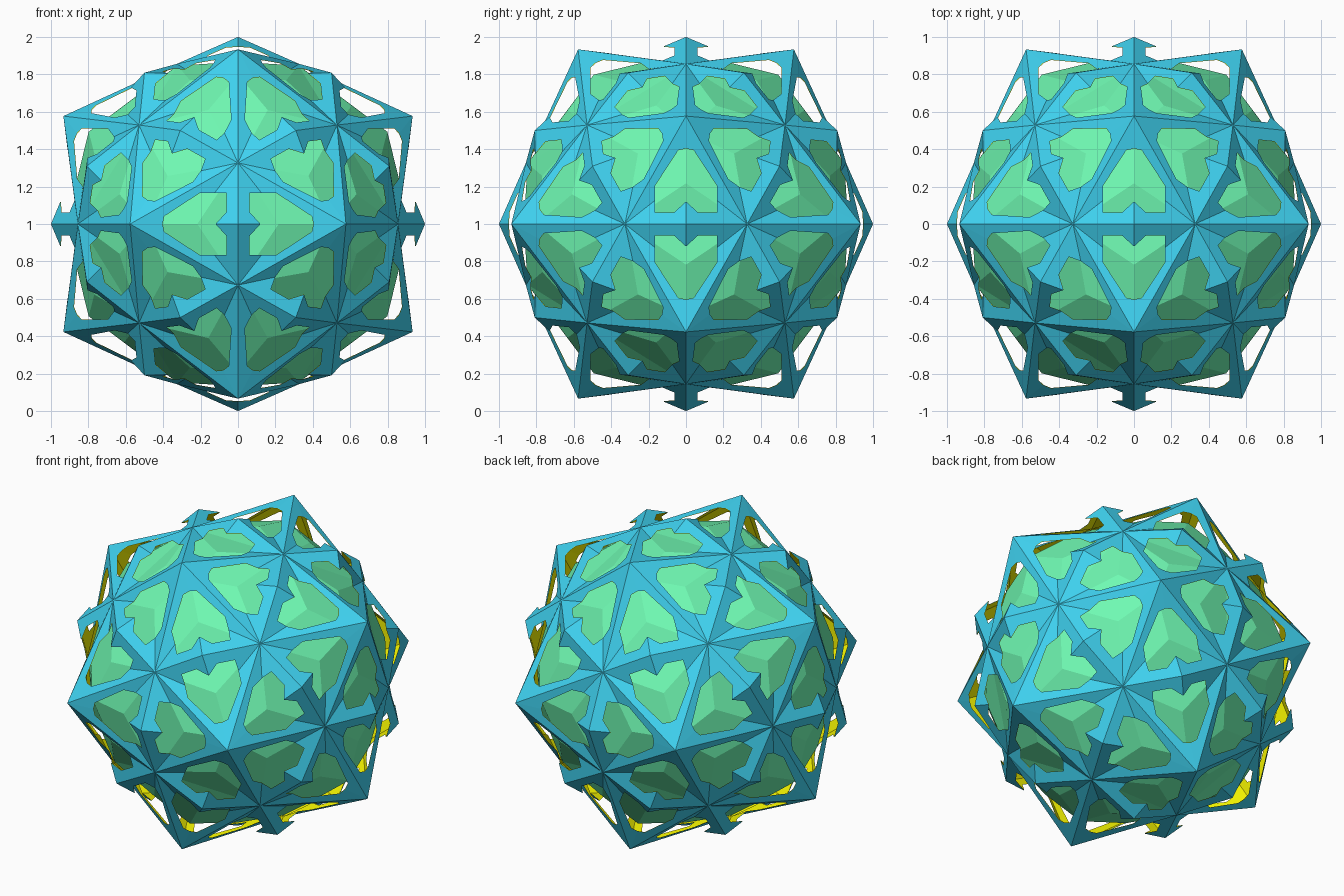
import bpy, bmesh, math
from mathutils import Matrix, Vector

if "Cube" in bpy.data.objects:
    bpy.data.objects.remove(bpy.data.objects["Cube"])

# Key points of one mirror cell: x toward 3-fold corner, y toward 5-fold spike, z along 2-fold axis
PHI = (1 + 5 ** 0.5) / 2
SPIKE = Vector((0, 0.577, 0.577 * PHI))
TIP = Vector((0, 0, 1))
PIT = Vector((0.327, 0, 0.856))
DIP = Vector((0, 0.255, 0.893))

# Full icosahedral symmetry: 5 turns x 3 axis swaps x 8 mirrors
group = []
for k in range(5):
    turn = Matrix.Rotation(k * math.tau / 5, 3, SPIKE.normalized())
    for c in range(3):
        cyc = Matrix([[1.0 if j == (i + c) % 3 else 0.0 for j in range(3)] for i in range(3)])
        for m in range(8):
            s = [-1.0 if m >> i & 1 else 1.0 for i in range(3)]
            group.append(turn @ cyc @ Matrix(((s[0], 0, 0), (0, s[1], 0), (0, 0, s[2]))))


def on_plane(p, q, r, outline):
    """Lift (toward spike, toward pit) pairs onto the plane of p, q, r."""
    n = (q - p).cross(r - p)
    return [Vector((b, a, p.z - (n.x * (b - p.x) + n.y * (a - p.y)) / n.z)) for a, b in outline]


def build(name, cell, scale, colour, inward=False):
    bm = bmesh.new()
    for mat in group:
        for poly in cell:
            pts = [mat @ (v * scale) for v in poly]
            face = bm.faces.new([bm.verts.new(p) for p in pts])
            face.normal_update()
            if (face.normal.dot(sum(pts, Vector())) < 0) != inward:
                face.normal_flip()
    bmesh.ops.remove_doubles(bm, verts=bm.verts[:], dist=0.0008)
    bmesh.ops.translate(bm, verts=bm.verts[:], vec=(0, 0, 1))
    # Crisp facets: merge nearly flat neighbours, split every remaining crease
    bmesh.ops.dissolve_limit(bm, angle_limit=math.radians(1.5), verts=bm.verts[:], edges=bm.edges[:])
    bmesh.ops.split_edges(bm, edges=[e for e in bm.edges if len(e.link_faces) == 2])
    me = bpy.data.meshes.new(name)
    bm.to_mesh(me)
    bm.free()
    ob = bpy.data.objects.new(name, me)
    bpy.context.collection.objects.link(ob)
    mat = bpy.data.materials.new(name + "_colour")
    mat.diffuse_color = colour
    mat.use_nodes = True
    mat.node_tree.nodes["Principled BSDF"].inputs["Base Color"].default_value = mat.diffuse_color
    me.materials.append(mat)
    return ob


# Pierced shell: arrow-shaped strip by the tip, slanted strip by the spike
cut = (0.1256, 0.166)
near_tip = on_plane(TIP, PIT, DIP, [(0, 0), (0.12, 0), (0.062, 0.064), (0.062, 0.166), cut, (0, 0.327)])
near_spike = on_plane(SPIKE, PIT, DIP, [cut, (0.205, 0.166), (0.395, 0.042), (0.405, 0), (0.577, 0), (0, 0.327)])
near_spike[0] = near_tip[4].copy()
shell = [near_tip, near_spike]
build("pierced_shell", shell, 1.0, (0.05, 0.65, 0.88, 1))
build("shell_lining", shell, 0.997, (0.9, 0.9, 0.0, 1), inward=True)

# Inner core: shallow folded rhombus under each tip, kites around each spike axis
peak = Vector((0, 0.22, 0.875))
centre = Vector((0, 0, 0.856))
pole = SPIKE.normalized() * 0.948
build("inner_core", [[centre, peak, PIT], [pole, peak, PIT]], 0.99, (0.16, 0.95, 0.45, 1))
